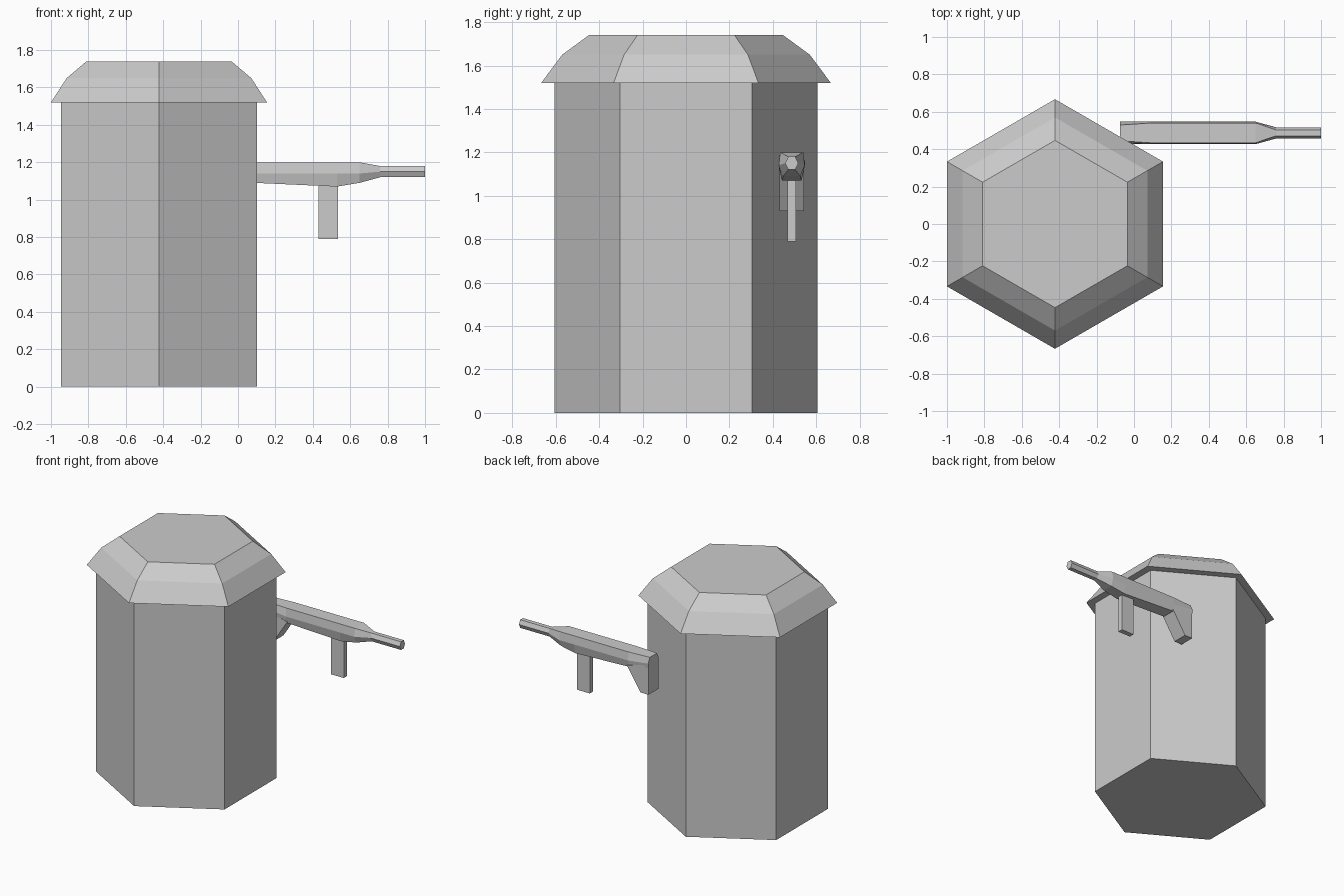
import bpy, bmesh, math

if "Cube" in bpy.data.objects:
    bpy.data.objects.remove(bpy.data.objects["Cube"])

CX = -0.4225      # axis of the hexagonal body
GY = 0.487        # centre line of the blaster


def loft(name, rings):
    """Skin a list of equal-length point rings and cap both ends."""
    bm = bmesh.new()
    loops = [[bm.verts.new(p) for p in ring] for ring in rings]
    n = len(loops[0])
    for a, b in zip(loops, loops[1:]):
        for i in range(n):
            j = (i + 1) % n
            bm.faces.new((a[i], a[j], b[j], b[i]))
    bm.faces.new(loops[0])
    bm.faces.new(loops[-1])
    bmesh.ops.recalc_face_normals(bm, faces=bm.faces)
    mesh = bpy.data.meshes.new(name)
    bm.to_mesh(mesh)
    bm.free()
    obj = bpy.data.objects.new(name, mesh)
    bpy.context.collection.objects.link(obj)
    return obj


def hexagon(r, z):
    return [(CX + r * math.cos(a), r * math.sin(a), z)
            for a in (math.radians(30 + 60 * i) for i in range(6))]


def gun_ring(x, top, mid, bottom, half, flat, low):
    """Six-sided section with flat top and bottom and widest at mid height."""
    return [(x, GY + y, z) for y, z in (
        (-flat, top), (flat, top), (half, mid),
        (low, bottom), (-low, bottom), (-half, mid))]


# Body and overhanging stepped roof
loft("body", [hexagon(0.606, 0), hexagon(0.606, 1.52)])
loft("roof", [hexagon(0.667, 1.52), hexagon(0.57, 1.65), hexagon(0.447, 1.74)])

# Blaster receiver tapering into the barrel
loft("receiver_and_barrel", [
    gun_ring(-0.075, 1.20, 1.16, 1.09, 0.060, 0.042, 0.055),
    gun_ring(0.09, 1.20, 1.14, 1.09, 0.060, 0.053, 0.050),
    gun_ring(0.53, 1.20, 1.14, 1.07, 0.060, 0.053, 0.045),
    gun_ring(0.65, 1.20, 1.14, 1.09, 0.060, 0.053, 0.040),
    gun_ring(0.76, 1.18, 1.15, 1.12, 0.030, 0.016, 0.016),
    gun_ring(1.00, 1.18, 1.15, 1.12, 0.030, 0.016, 0.016),
])

# Rear stock dropping below the receiver
stock = [(-0.075, 1.15), (0.10, 1.10), (-0.01, 0.93), (-0.075, 0.93)]
loft("stock", [[(x, GY + s, z) for x, z in stock] for s in (-0.057, 0.057)])

# Magazine
magazine = [(0.43, 0.79), (0.535, 0.79), (0.535, 1.10), (0.43, 1.10)]
loft("magazine", [[(x, GY + s, z) for x, z in magazine] for s in (-0.019, 0.019)])
